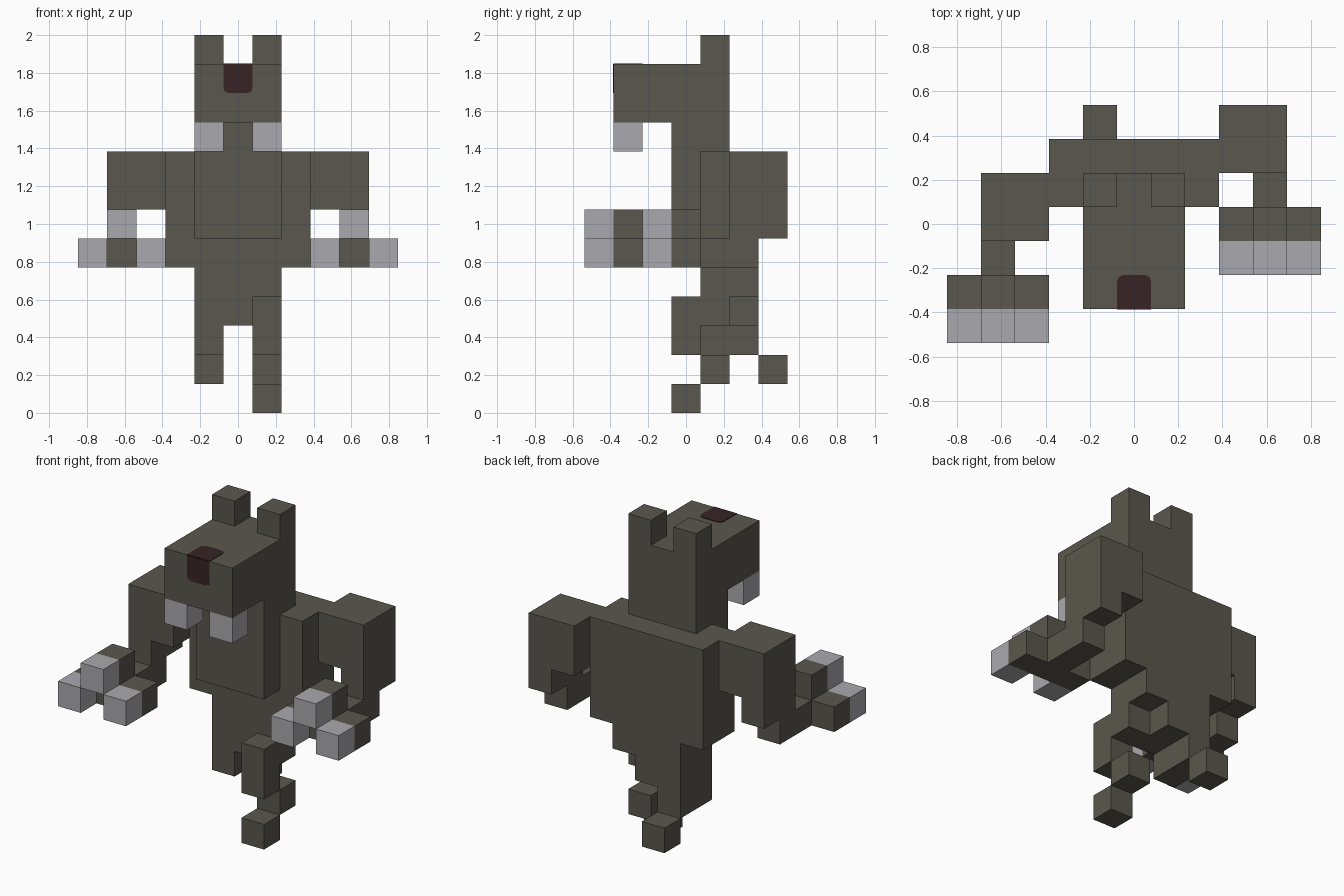
import bpy, bmesh
from mathutils import Vector

if "Cube" in bpy.data.objects:
    bpy.data.objects.remove(bpy.data.objects["Cube"], do_unlink=True)

U = 2 / 13  # one block


def material(name, color):
    m = bpy.data.materials.new(name)
    m.use_nodes = True
    m.diffuse_color = (*color, 1)
    bsdf = next(n for n in m.node_tree.nodes if n.type == 'BSDF_PRINCIPLED')
    bsdf.inputs["Base Color"].default_value = (*color, 1)
    bsdf.inputs["Roughness"].default_value = 0.9
    return m


FUR = material("dark_brown_grey", (0.102, 0.095, 0.074))
CLAW = material("light_grey", (0.402, 0.402, 0.428))
NOSE = material("dark_maroon", (0.038, 0.017, 0.018))


def finish(name, bm, mat):
    bmesh.ops.recalc_face_normals(bm, faces=bm.faces[:])
    mesh = bpy.data.meshes.new(name)
    bm.to_mesh(mesh)
    bm.free()
    mesh.materials.append(mat)
    obj = bpy.data.objects.new(name, mesh)
    bpy.context.collection.objects.link(obj)
    return obj


def blocks(name, mat, *boxes):
    """One object from boxes given in blocks as (x0, x1, y0, y1, z0, z1)."""
    bm = bmesh.new()
    for x0, x1, y0, y1, z0, z1 in boxes:
        verts = bmesh.ops.create_cube(bm, size=1)["verts"]
        size = Vector((x1 - x0, y1 - y0, z1 - z0))
        mid = Vector((x0 + x1, y0 + y1, z0 + z1)) / 2
        for v in verts:
            v.co = (mid + v.co * size) * U
    return finish(name, bm, mat)


# Trunk
blocks("torso", FUR, (-2.5, 2.5, .5, 2.5, 5, 9))
blocks("chest", FUR, (-1.5, 1.5, -.5, .5, 6, 9))
blocks("pelvis", FUR, (-1.5, 1.5, .5, 2.5, 4, 5), (-.5, .5, .5, 2.5, 3, 4))

# Head
blocks("neck", FUR, (-1.5, 1.5, -.5, 1.5, 9, 10))
blocks("head", FUR, (-1.5, 1.5, -2.5, 1.5, 10, 12))
for side, a, b in (("left", .5, 1.5), ("right", -1.5, -.5)):
    blocks(side + "_ear", FUR, (a, b, .5, 1.5, 12, 13))
    blocks(side + "_tooth", CLAW, (a, b, -2.5, -1.5, 9, 10))


# Nose: two thin plates with rounded far corners, meeting at the snout edge
def nose_plate(name, place):
    outline = [(-.5, 0), (.5, 0), (.5, .82), (.45, .94), (.33, 1),
               (-.33, 1), (-.45, .94), (-.5, .82)]
    bm = bmesh.new()
    face = bm.faces.new([bm.verts.new(place(u, v, 0)) for u, v in outline])
    top = bmesh.ops.extrude_face_region(bm, geom=[face])["geom"]
    shift = place(0, 0, .02) - place(0, 0, 0)
    bmesh.ops.translate(bm, vec=shift,
                        verts=[g for g in top if isinstance(g, bmesh.types.BMVert)])
    finish(name, bm, NOSE)


nose_plate("nose_front", lambda u, v, d: Vector((u, -2.5 - d, 12 - v)) * U)
nose_plate("nose_top", lambda u, v, d: Vector((u, v - 2.5, 12 + d)) * U)


# Arms: same shape mirrored, the right one swung two blocks forward
def arm(side, s, dy):
    def box(x0, x1, y0, y1, z0, z1):
        return (*sorted((s * x0, s * x1)), y0 + dy, y1 + dy, z0, z1)
    blocks(side + "_upper_arm", FUR, box(2.5, 4.5, 1.5, 3.5, 7, 9),
           box(3.5, 4.5, 1.5, 3.5, 6, 7))
    blocks(side + "_forearm", FUR, box(3.5, 4.5, .5, 2.5, 5, 6))
    blocks(side + "_hand", FUR, box(2.5, 5.5, -.5, .5, 5, 6),
           box(3.5, 4.5, -.5, .5, 6, 7))
    for label, x, z in (("inner", 2.5, 5), ("middle", 3.5, 6), ("outer", 4.5, 5)):
        blocks(f"{side}_{label}_claw", CLAW, box(x, x + 1, -1.5, -.5, z, z + 1))


arm("left", 1, 0)
arm("right", -1, -2)

# Left leg: raised forward in a zigzag
blocks("left_thigh", FUR, (.5, 1.5, -.5, 1.5, 3, 4), (.5, 1.5, -.5, .5, 2, 3))
blocks("left_shin", FUR, (.5, 1.5, .5, 1.5, 1, 2))
blocks("left_foot", FUR, (.5, 1.5, -.5, .5, 0, 1))

# Right leg: straight, foot trailing behind
blocks("right_thigh", FUR, (-1.5, -.5, .5, 2.5, 2, 4))
blocks("right_foot", FUR, (-1.5, -.5, 2.5, 3.5, 1, 2))
